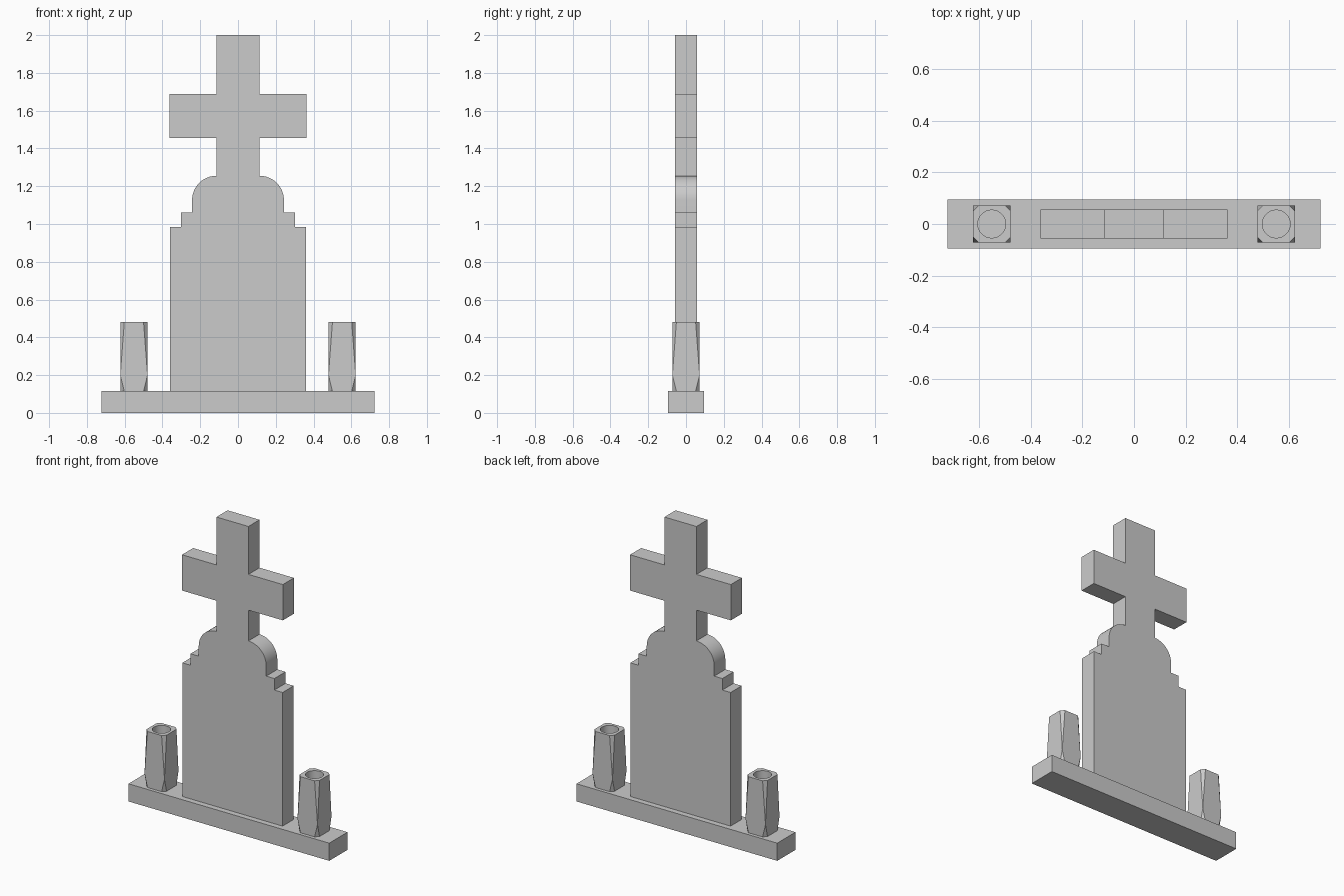
import bpy, bmesh, math
from mathutils import Matrix, Vector

if "Cube" in bpy.data.objects:
    bpy.data.objects.remove(bpy.data.objects["Cube"])

BASE_TOP = 0.115


def finish(bm, name):
    bmesh.ops.recalc_face_normals(bm, faces=bm.faces)
    mesh = bpy.data.meshes.new(name)
    bm.to_mesh(mesh)
    bm.free()
    obj = bpy.data.objects.new(name, mesh)
    bpy.context.collection.objects.link(obj)
    return obj


def smooth(obj):
    bpy.ops.object.select_all(action='DESELECT')
    obj.select_set(True)
    bpy.context.view_layer.objects.active = obj
    bpy.ops.object.shade_smooth_by_angle(angle=math.radians(25))


# Plinth
bm = bmesh.new()
bmesh.ops.create_cube(bm, size=1)
bmesh.ops.scale(bm, vec=(1.446, 0.188, BASE_TOP), verts=bm.verts)
bmesh.ops.translate(bm, vec=(0, 0, BASE_TOP / 2), verts=bm.verts)
finish(bm, "plinth")

# Headstone and cross: right half outline, mirrored and extruded
r = 0.128
half = [(0.361, BASE_TOP), (0.361, 0.985), (0.302, 0.985), (0.302, 1.06), (0.243, 1.06)]
half += [(0.115 + r * math.cos(a), 1.127 + r * math.sin(a))
         for a in (math.pi / 2 * i / 12 for i in range(13))]
half += [(0.115, 1.455), (0.363, 1.455), (0.363, 1.688), (0.115, 1.688), (0.115, 2.0)]
outline = half + [(-x, z) for x, z in reversed(half)]
bm = bmesh.new()
face = bm.faces.new([bm.verts.new((x, -0.057, z)) for x, z in outline])
ext = bmesh.ops.extrude_face_region(bm, geom=[face], use_keep_orig=True)
bmesh.ops.translate(bm, vec=(0, 0.114, 0),
                    verts=[v for v in ext["geom"] if isinstance(v, bmesh.types.BMVert)])
smooth(finish(bm, "headstone_cross"))


# Vases: square in the lower middle, corners cut away towards both ends
def vase(name, cx, w=0.072, cut=0.021, top=0.48, mid=0.2, bore=0.054, depth=0.06):
    bm = bmesh.new()
    for sx in (-1, 1):
        for sy in (-1, 1):
            bm.verts.new((sx * w, sy * w, mid))
            for z in (BASE_TOP, top):
                bm.verts.new((sx * (w - cut), sy * w, z))
                bm.verts.new((sx * w, sy * (w - cut), z))
    bmesh.ops.convex_hull(bm, input=bm.verts)
    bmesh.ops.dissolve_limit(bm, angle_limit=0.01, verts=bm.verts, edges=bm.edges)
    # Open the top and sink a round bore into it
    lid = max(bm.faces, key=lambda f: f.calc_center_median().z)
    rim = list(lid.edges)
    bmesh.ops.delete(bm, geom=[lid], context='FACES_ONLY')
    ring = bmesh.ops.create_circle(bm, segments=32, radius=bore,
                                   matrix=Matrix.Translation((0, 0, top)))["verts"]
    circle = list({e for v in ring for e in v.link_edges})
    bmesh.ops.triangle_fill(bm, edges=rim + circle, use_beauty=True, normal=Vector((0, 0, 1)))
    low = bmesh.ops.extrude_edge_only(bm, edges=circle)["geom"]
    bmesh.ops.translate(bm, vec=(0, 0, -depth),
                        verts=[v for v in low if isinstance(v, bmesh.types.BMVert)])
    bmesh.ops.contextual_create(bm, geom=[e for e in low if isinstance(e, bmesh.types.BMEdge)])
    bmesh.ops.translate(bm, vec=(cx, 0, 0), verts=bm.verts)
    smooth(finish(bm, name))


vase("vase_left", -0.551)
vase("vase_right", 0.551)
